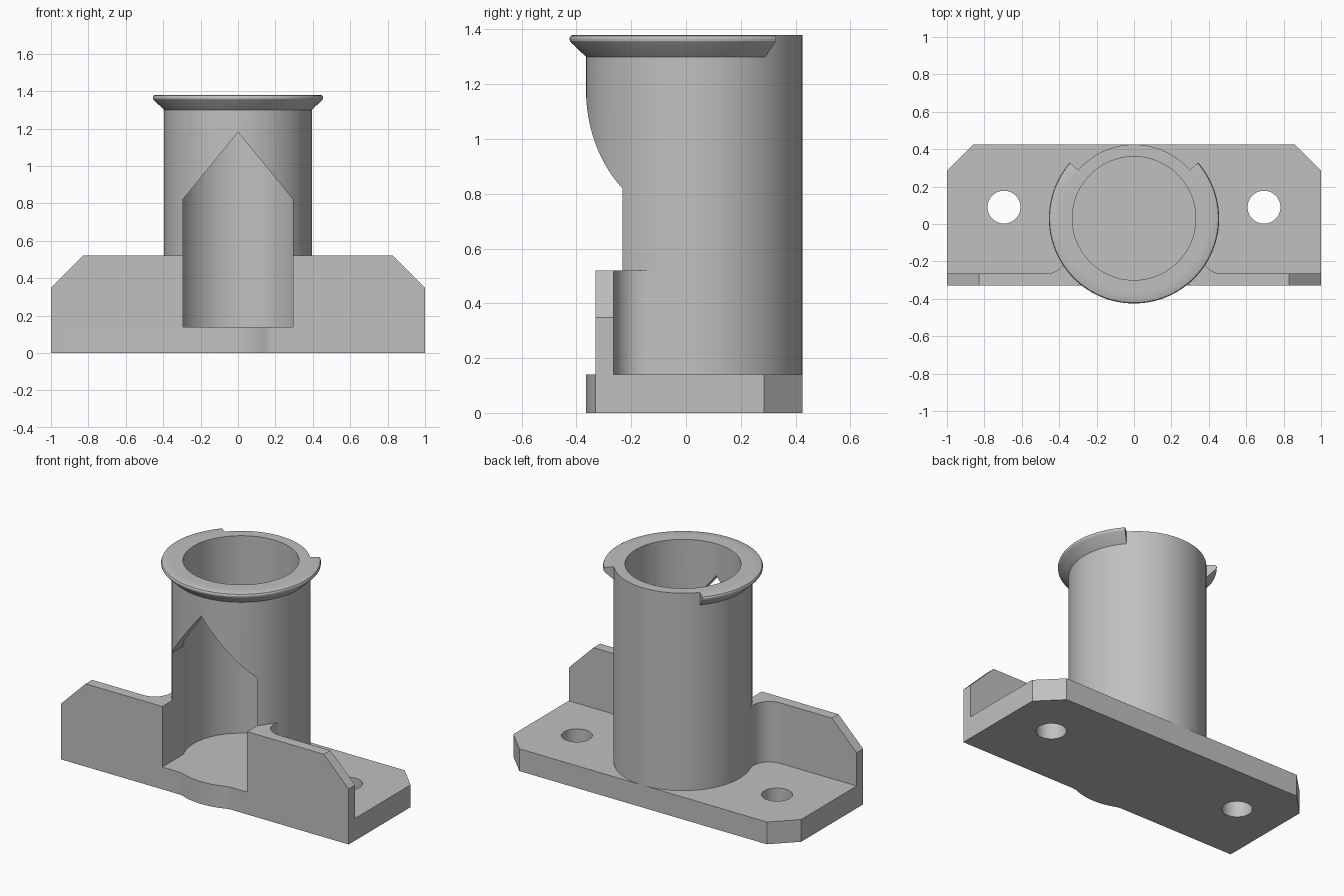
import bpy, bmesh
from math import sin, cos, atan2, sqrt, radians, pi
from mathutils import Vector

if "Cube" in bpy.data.objects:
    bpy.data.objects.remove(bpy.data.objects["Cube"])

CY = 0.03                                  # tube axis, at x = 0
R_OUT, R_IN = 0.395, 0.33
FLOOR, WALL_TOP, TOP = 0.14, 0.52, 1.38
FRONT, BACK, WALL_BACK = -0.33, 0.425, -0.265
WIN = 0.295                                # half width of the window

grey = bpy.data.materials.new("plain grey")
grey.use_nodes = True
grey.diffuse_color = (0.53, 0.53, 0.53, 1)
grey.node_tree.nodes["Principled BSDF"].inputs["Base Color"].default_value = (0.53, 0.53, 0.53, 1)


def arc(cx, cy, r, a, b, n):
    return [(cx + r * cos(a + (b - a) * i / n), cy + r * sin(a + (b - a) * i / n))
            for i in range(n + 1)]


def make(name, bm):
    bmesh.ops.recalc_face_normals(bm, faces=bm.faces)
    mesh = bpy.data.meshes.new(name)
    bm.to_mesh(mesh)
    bm.free()
    mesh.materials.append(grey)
    obj = bpy.data.objects.new(name, mesh)
    bpy.context.collection.objects.link(obj)
    return obj


def prism(outline, start, depth):
    """Extrude a closed 3D outline along a vector."""
    bm = bmesh.new()
    face = bm.faces.new([bm.verts.new(Vector(p) + Vector(start)) for p in outline])
    ext = bmesh.ops.extrude_face_region(bm, geom=[face], use_keep_orig=True)
    verts = [g for g in ext["geom"] if isinstance(g, bmesh.types.BMVert)]
    bmesh.ops.translate(bm, verts=verts, vec=depth)
    return bm


def revolve(profile, a, b, n):
    """Sweep a closed (radius, height) profile around the tube axis."""
    bm = bmesh.new()
    full = abs(b - a - 2 * pi) < 1e-6
    rings = [[bm.verts.new((r * cos(t), CY + r * sin(t), z)) for r, z in profile]
             for t in (a + (b - a) * i / n for i in range(n if full else n + 1))]
    k = len(profile)
    for i in range(n):
        p, q = rings[i], rings[(i + 1) % len(rings)]
        for j in range(k):
            bm.faces.new((p[j], p[(j + 1) % k], q[(j + 1) % k], q[j]))
    if not full:
        bm.faces.new(rings[0])
        bm.faces.new(rings[-1])
    return bm


def cut(obj, cutter):
    mod = obj.modifiers.new("cut", "BOOLEAN")
    mod.operation, mod.solver, mod.object = "DIFFERENCE", "EXACT", cutter
    bpy.context.view_layer.objects.active = obj
    bpy.ops.object.modifier_apply(modifier=mod.name)
    bpy.data.objects.remove(cutter)


# Base plate: chamfered back corners and a blended round bulge at the front
fr = 0.11
fx = sqrt((R_OUT + fr) ** 2 - (CY - FRONT + fr) ** 2)
fy = FRONT - fr
half = [(0.86, BACK), (1, 0.285), (1, FRONT)]
half += arc(fx, fy, fr, pi / 2, atan2(CY - fy, -fx), 6)
half += arc(0, CY, R_OUT, atan2(fy - CY, fx), -pi / 2, 8)[1:]
outline = half + [(-x, y) for x, y in reversed(half[:-1])]
base = make("base_plate", prism([(x, y, 0) for x, y in outline], (0, 0, 0), (0, 0, FLOOR)))
for side in (-1, 1):
    ring = arc(side * 0.695, 0.09, 0.088, 0, 2 * pi, 48)[:-1]
    cut(base, make("hole_cutter", prism([(x, y, 0) for x, y in ring], (0, 0, -0.1), (0, 0, 0.4))))

# Tube with a pointed window in the front
tube = make("tube", revolve([(R_IN, FLOOR), (R_OUT, FLOOR), (R_OUT, TOP), (R_IN, TOP)],
                            0, 2 * pi, 128))
gable = [(-WIN, 0), (WIN, 0), (WIN, 0.82), (0, 1.18), (-WIN, 0.82)]
cut(tube, make("window_cutter", prism([(x, 0, z) for x, z in gable],
                                      (0, -0.6, 0), (0, 0.6 + CY, 0))))

# Rim flange, open at the back
rim = [(0.393, 1.298), (0.448, 1.35), (0.454, 1.358), (0.455, 1.367),
       (0.451, 1.376), (0.442, TOP), (0.393, TOP)]
flange = make("rim_flange", revolve(rim, radians(139), radians(401), 96))

# Front walls: fillet into the tube, sloped outer top corner
wr = 0.11
wy = WALL_BACK + wr
wx = sqrt((R_OUT + wr) ** 2 - (CY - wy) ** 2)
plan = [(WIN, FRONT), (1, FRONT), (1, WALL_BACK)]
plan += arc(wx, wy, wr, 1.5 * pi, atan2(CY - wy, -wx), 14)
plan += [(WIN, CY - sqrt(R_OUT ** 2 - WIN ** 2))]
walls = []
for side, name in ((1, "left_front_wall"), (-1, "right_front_wall")):
    bm = prism([(side * x, y, 0) for x, y in plan], (0, 0, FLOOR), (0, 0, WALL_TOP - FLOOR))
    cutgeom = bm.verts[:] + bm.edges[:] + bm.faces[:]
    res = bmesh.ops.bisect_plane(bm, geom=cutgeom, plane_co=(side * 0.828, 0, WALL_TOP),
                                 plane_no=(side, 0, 1), clear_outer=True)
    edges = [g for g in res["geom_cut"] if isinstance(g, bmesh.types.BMEdge)]
    bmesh.ops.holes_fill(bm, edges=edges)
    walls.append(make(name, bm))

# Smooth shading on the round faces, sharp edges kept
for obj in [base, tube, flange] + walls:
    bpy.ops.object.select_all(action="DESELECT")
    obj.select_set(True)
    bpy.context.view_layer.objects.active = obj
    bpy.ops.object.shade_smooth_by_angle(angle=radians(30))
